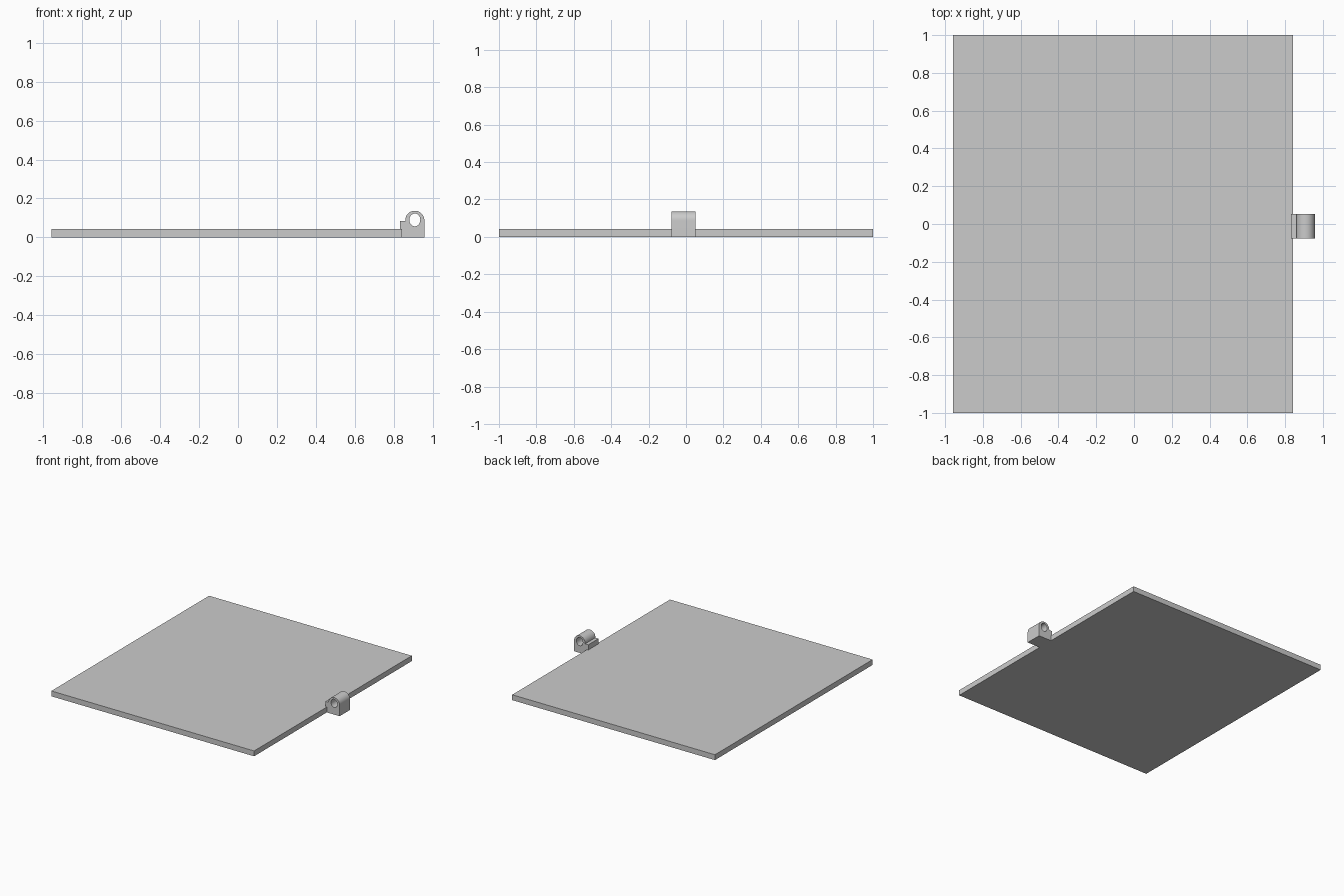
import bpy, bmesh, math

cube = bpy.data.objects.get("Cube")
if cube:
    bpy.data.objects.remove(cube, do_unlink=True)

grey = bpy.data.materials.new("light grey")
grey.use_nodes = True
COLOUR = (0.6, 0.6, 0.6, 1)
grey.diffuse_color = COLOUR
grey.node_tree.nodes["Principled BSDF"].inputs["Base Color"].default_value = COLOUR


def arc(cx, cz, rx, rz, start, end, steps):
    angles = [math.radians(start + (end - start) * i / steps) for i in range(steps + 1)]
    return [(cx + rx * math.cos(a), cz + rz * math.sin(a)) for a in angles]


def extrude_profile(name, profile, y0, y1):
    """Solid made by sweeping an x-z outline along y."""
    bm = bmesh.new()
    face = bm.faces.new([bm.verts.new((x, y0, z)) for x, z in profile])
    swept = bmesh.ops.extrude_face_region(bm, geom=[face])["geom"]
    verts = [v for v in swept if isinstance(v, bmesh.types.BMVert)]
    bmesh.ops.translate(bm, verts=verts, vec=(0, y1 - y0, 0))
    bmesh.ops.recalc_face_normals(bm, faces=bm.faces)
    mesh = bpy.data.meshes.new(name)
    bm.to_mesh(mesh)
    bm.free()
    mesh.materials.append(grey)
    obj = bpy.data.objects.new(name, mesh)
    bpy.context.collection.objects.link(obj)
    return obj


# Flat panel
extrude_profile("panel", [(-0.957, 0), (0.843, 0), (0.843, 0.043), (-0.957, 0.043)], -1, 1)

# Hinge lug: stepped block with a rounded top
CX, CZ, R = 0.908, 0.088, 0.049
outline = [(0.843, 0), (CX + R, 0)] + arc(CX, CZ, R, R, 0, 180, 24)
outline += [(CX - R, 0.085), (0.831, 0.085), (0.831, 0.043), (0.843, 0.043)]
lug = extrude_profile("hinge_lug", outline, -0.078, 0.052)

# Pin hole through the lug
cutter = extrude_profile("pin_hole_cutter", arc(CX, CZ + 0.002, 0.028, 0.033, 0, 360, 32)[:-1], -0.2, 0.2)
cutter.hide_render = True
cutter.hide_viewport = True
hole = lug.modifiers.new("pin_hole", "BOOLEAN")
hole.operation = "DIFFERENCE"
hole.solver = "EXACT"
hole.object = cutter

# Smooth the round surfaces, keep edges sharp
bpy.ops.object.select_all(action="DESELECT")
bpy.context.view_layer.objects.active = lug
lug.select_set(True)
bpy.ops.object.modifier_apply(modifier=hole.name)
bpy.data.objects.remove(cutter, do_unlink=True)
bpy.ops.object.shade_smooth_by_angle(angle=math.radians(30))
